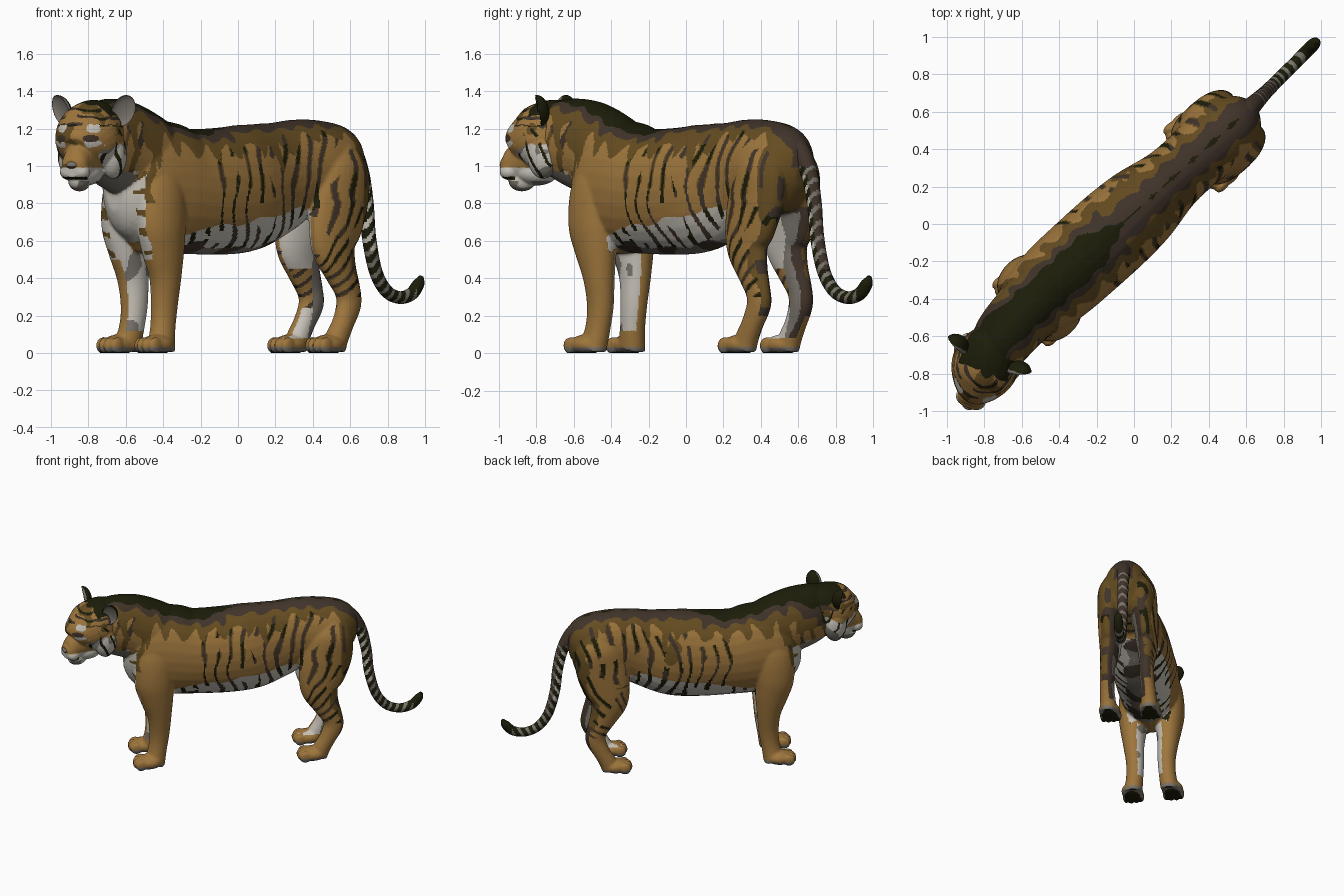
import bpy, bmesh, math
from math import sin, radians
from mathutils import Matrix, Vector, noise

if "Cube" in bpy.data.objects:
    bpy.data.objects.remove(bpy.data.objects["Cube"])

# ---------- colours ----------
COLOURS = [("orange fur", (.34, .18, .046)), ("brown fur", (.13, .073, .015)),
           ("dark brown fur", (.052, .034, .023)), ("black fur", (.012, .012, .003)),
           ("white fur", (.56, .53, .47)), ("grey fur", (.19, .17, .145))]
MATS = []
for name, rgb in COLOURS:
    m = bpy.data.materials.new(name)
    m.diffuse_color = (*rgb, 1)
    m.use_nodes = True
    m.node_tree.nodes["Principled BSDF"].inputs["Base Color"].default_value = m.diffuse_color
    MATS.append(m)
ORANGE, BROWN, DARK, BLACK, WHITE, GREY = range(6)

# ---------- frames: the animal stands diagonally, its head turned further ----------
BODY = Matrix.Translation((-.029, .033, 0)) @ Matrix.Rotation(radians(42), 4, 'Z')
HEAD = BODY @ Matrix.Translation((-1.058, -.054, 0)) @ Matrix.Rotation(radians(25), 4, 'Z')


# ---------- helpers ----------
def spline(rows, n=5):
    """Smooth curve through rows of numbers."""
    rows = [Vector(r) for r in rows]
    out = []
    for i in range(len(rows) - 1):
        p0, p1 = rows[max(i - 1, 0)], rows[i]
        p2, p3 = rows[i + 1], rows[min(i + 2, len(rows) - 1)]
        for k in range(n):
            u = k / n
            out.append(p1 + (p2 - p0) * (u / 2) + (p0 * 2 - p1 * 5 + p2 * 4 - p3) * (u * u / 2)
                       + (p1 * 3 - p0 - p2 * 3 + p3) * (u ** 3 / 2))
    return out + [rows[-1]]


def loft(bm, rows, seg=28, n=5):
    """Elliptical tube; each row is x, y, z, half width across, half height."""
    pts = spline(rows, n)
    pos = [Vector(p[:3]) for p in pts]
    rings = []
    for i, p in enumerate(pts):
        tan = (pos[min(i + 1, len(pos) - 1)] - pos[max(i - 1, 0)])
        tan.y = 0
        up = tan.normalized().cross(Vector((0, 1, 0)))
        rings.append([bm.verts.new(pos[i] + Vector((0, p[3] * sin(a), 0)) + up * p[4] * math.cos(a))
                      for a in (math.tau * k / seg for k in range(seg))])
    for a, b in zip(rings, rings[1:]):
        for k in range(seg):
            bm.faces.new((a[k], a[k - 1], b[k - 1], b[k]))
    bm.faces.new(rings[0])
    bm.faces.new(rings[-1][::-1])


def blob(bm, loc, size):
    bmesh.ops.create_icosphere(bm, subdivisions=3, radius=1,
                               matrix=Matrix.Translation(loc) @ Matrix.Diagonal((*size, 1)))


def finish(bm, name, frame, rule, voxel=0, smooth=4):
    """Make the object, fuse its pieces if asked, and colour faces by a rule."""
    bmesh.ops.recalc_face_normals(bm, faces=bm.faces[:])
    me = bpy.data.meshes.new(name)
    bm.to_mesh(me)
    bm.free()
    ob = bpy.data.objects.new(name, me)
    bpy.context.collection.objects.link(ob)
    if voxel:
        r = ob.modifiers.new("fuse", 'REMESH')
        r.mode, r.voxel_size = 'VOXEL', voxel
        s = ob.modifiers.new("soften", 'SMOOTH')
        s.factor, s.iterations = .5, smooth
        me = bpy.data.meshes.new_from_object(ob.evaluated_get(bpy.context.evaluated_depsgraph_get()))
        ob.modifiers.clear()
        ob.data = me
        for v in me.vertices:
            v.co.z = max(v.co.z, 0)
    me.materials.clear()
    for m in MATS:
        me.materials.append(m)
    for p in me.polygons:
        p.use_smooth = True
        p.material_index = rule(p.center, p.normal)
    ob.matrix_world = frame
    return ob


# ---------- body: torso, neck, legs and paws fused ----------
bm = bmesh.new()
loft(bm, [(s, 0, z, w, h) for s, z, w, h in [
    (-.85, .88, .07, .12), (-.79, .88, .16, .25), (-.68, .89, .21, .35), (-.5, .885, .23, .355),
    (-.35, .865, .235, .335), (-.1, .865, .235, .34), (.1, .885, .22, .34), (.3, .935, .18, .305),
    (.45, .98, .175, .27), (.6, .99, .185, .255), (.75, .98, .17, .235), (.84, .97, .12, .18),
    (.89, .96, .05, .08)]])
loft(bm, [(-.42, 0, .99, .15, .19), (-.62, 0, 1.045, .18, .235), (-.8, -.01, 1.1, .175, .25),
          (-.95, -.03, 1.135, .165, .23), (-1.05, -.05, 1.15, .14, .195)])
FRONT = [(-.62, .10, 1.08, .06, .08), (-.63, .125, .9, .105, .15), (-.64, .14, .7, .11, .15),
         (-.62, .135, .55, .10, .125), (-.60, .13, .4, .08, .09), (-.60, .12, .25, .068, .075),
         (-.615, .125, .13, .065, .07), (-.64, .14, .02, .07, .08)]
HIND = [(.70, .08, 1.12, .07, .08), (.69, .115, 1.0, .10, .16), (.66, .125, .85, .10, .19),
        (.62, .135, .7, .09, .18), (.60, .14, .57, .08, .145), (.64, .145, .45, .065, .105),
        (.69, .15, .34, .055, .08), (.70, .15, .26, .055, .075), (.655, .155, .16, .055, .062),
        (.61, .155, .08, .06, .065), (.59, .155, .02, .06, .065)]
for side in (1, -1):
    for rows, px in ((FRONT, -.68), (HIND, .55)):
        loft(bm, [(s, t * side, z, w, h) for s, t, z, w, h in rows])
        blob(bm, (px, .152 * side, .045), (.10, .082, .055))
        for k in (-1.5, -.5, .5, 1.5):
            blob(bm, (px - .085 + .014 * abs(k), .152 * side + .038 * k, .04), (.046, .024, .046))


def stripe(s, z, c):
    """Wavy upright bands, tilting to level on the hind legs."""
    level = min(max((s - .35) / .2, 0), 1) * max(0, .8 - z) * 9
    return sin(math.tau * (10.5 * s + level + .35 * sin(z * 9) + .45 * noise.noise(c * 5)))


def body_rule(c, n):
    s, t, z = c
    a, wob = abs(t), noise.noise(c * 7)
    inner = n.y * t < 0 and abs(n.y) > .3
    drip = .022 * sin(s * 42 + 3 * wob) + .02 * wob
    if z < .008:
        return BLACK
    if z > .97 and n.z > -.1:                               # dark back
        if a < .105 * min(1, max(0, -.02 - s) / .25) + drip * .4:
            return BLACK
        if a < (.135 if s < -.1 else .085) + drip * .6:
            return DARK
        if a < (.178 if s < .2 else .13) + drip:
            return BROWN
    st = stripe(s, z, c)
    broken = noise.noise(c * 6 + Vector((9, 0, 0))) > -.22
    if s < -.72 and .5 < z < .97 and (n.x < -.4 or n.z < -.4) and a < .17 + .03 * wob:   # chest, throat
        if n.z < -.45 and z > .75:
            return GREY
        return BROWN if a > .12 and sin(z * 60 + 4 * wob) > .6 else WHITE
    if s < -.45 and .12 < z < .62 and inner and abs(n.y) > .45:     # front leg, inside
        return WHITE if wob > -.35 else GREY
    if s > .42 and .08 < z < .78 and inner:                 # hind leg, inside
        if s > .64 + .06 * wob:
            return GREY if n.x < .5 and wob > -.15 else DARK
        if .24 < z < .45:
            return DARK if st > .5 else ORANGE
        return WHITE
    if s > .66 and .2 < z < .5 and n.x > .6:
        return BROWN if wob > -.1 else DARK
    if s > .72 and n.x > .6 and a < .1:
        return GREY if z < .76 + .05 * wob else BROWN
    if -.5 < s < .48 and .42 < z < .715 + .17 * s + .03 * wob and (s < .38 or a < .13):   # belly
        if n.z < -.8 + .2 * wob:
            return DARK if wob > .12 else GREY
        return (BLACK if wob > 0 else DARK) if st > .5 and broken else WHITE
    if s > -.32 and .3 < z < 1.2 and broken:                # flank stripes
        limit = .66 if s > 0 else .84
        if st > limit:
            return BLACK if wob > .1 else DARK
        if st > limit - .4 and (z > .88 or s > .5):
            return BROWN
    if s > .6 and .35 < z < 1.12 and n.x > .3 + .3 * wob:
        return BROWN
    if s < -.72 and z > .8 and st > .5:
        return DARK if wob > 0 else BROWN
    if z < .03:
        return GREY
    return BROWN if noise.noise(c * 4) > .45 and z > .7 and s > -.3 else ORANGE


finish(bm, "body", BODY, body_rule, voxel=.0095, smooth=5)

# ---------- head: skull, muzzle, cheeks and jaw fused ----------
bm = bmesh.new()
loft(bm, [(x, 0, z, w, h) for x, z, w, h in [
    (.14, 1.14, .10, .14), (.06, 1.16, .16, .19), (-.03, 1.15, .18, .195), (-.10, 1.125, .17, .18),
    (-.16, 1.10, .135, .14), (-.20, 1.07, .08, .10)]])
loft(bm, [(x, 0, z, w, h) for x, z, w, h in [
    (-.10, 1.05, .10, .13), (-.19, 1.02, .08, .105), (-.25, .995, .07, .073), (-.285, .99, .048, .05)]])
blob(bm, (-.175, 0, .92), (.075, .058, .056))
blob(bm, (-.09, 0, .965), (.12, .09, .07))
for side in (1, -1):
    blob(bm, (-.235, .038 * side, .968), (.05, .046, .043))
    blob(bm, (.0, .12 * side, 1.06), (.09, .072, .13))
    blob(bm, (-.145, .075 * side, 1.198), (.04, .045, .022))


def head_rule(c, n):
    x, y, z = c
    a, wob = abs(y), noise.noise(c * 11)
    fine = noise.noise(c * 28)
    if x < -.19 and abs(z - .935) < .008:
        return BLACK
    if x > -.08 + .02 * wob and z > 1.24 + .03 * wob and a < .14:
        return BLACK
    if x > .0 and z > 1.2 + .03 * wob:
        return DARK if wob > -.1 else BROWN
    if z < .92:
        return GREY if wob > -.2 else WHITE
    if x < -.17 and z < .985 + .02 * wob:
        return WHITE
    if x < -.08 and ((a - .085) / .04) ** 2 + ((z - 1.2) / .022) ** 2 < .9 + 1.2 * fine:
        return WHITE
    if x < -.08 and ((a - .085) / .036) ** 2 + ((z - 1.147) / .02) ** 2 < 1:
        return DARK
    if x < -.08 and ((a - .1) / .04) ** 2 + ((z - 1.115) / .022) ** 2 < .9 + 1.2 * fine:
        return WHITE
    if z > 1.21 and sin(z * 150 + 12 * a + 3 * wob) > .4 and wob > -.15:
        return BLACK if wob > .1 else DARK
    if a > .1 and z < 1.2 and x > -.16:                     # cheeks
        if sin(x * 75 + z * 35 + 2 * wob) > .78 and wob > -.2:
            return BLACK
        if z < 1.12 + .06 * wob:
            return WHITE if wob > -.1 else GREY
    if z < .99:
        return WHITE
    return BROWN if wob > .25 else ORANGE


finish(bm, "head", HEAD, head_rule, voxel=.0065, smooth=4)

# ---------- ears: cupped ovals, pale inside and dark behind ----------
for side, label in ((1, "left"), (-1, "right")):
    bm = bmesh.new()
    bmesh.ops.create_icosphere(bm, subdivisions=4, radius=1)
    for v in bm.verts:
        if v.co.x < 0:
            v.co.x *= -.45
    bm.transform(Matrix.Translation((-.005, .182 * side, 1.295)) @ Matrix.Rotation(-.42 * side, 4, 'X')
                 @ Matrix.Rotation(-.5 * side, 4, 'Z') @ Matrix.Diagonal((.06, .062, .088, 1)))
    finish(bm, label + "_ear", HEAD, lambda c, n: GREY if n.x < -.1 else BLACK)
    # eye with a dark pupil
    bm = bmesh.new()
    blob(bm, (-.168, .085 * side, 1.147), (.034, .024, .016))
    finish(bm, label + "_eye", HEAD,
           lambda c, n, y=.087 * side: BLACK if abs(c.y - y) < .008 and n.x < 0 else GREY)

# ---------- nose ----------
bm = bmesh.new()
blob(bm, (-.28, 0, 1.005), (.02, .032, .02))
finish(bm, "nose", HEAD, lambda c, n: GREY if c.z > 1.0 else DARK)

# ---------- tail: ringed tube with a dark tip ----------
TAIL = [(.54, 1.13, .05), (.60, 1.09, .055), (.655, .97, .045), (.685, .8, .04), (.70, .62, .038),
        (.735, .44, .036), (.79, .335, .035), (.86, .297, .034), (.925, .315, .035), (.965, .37, .032),
        (.98, .41, .012)]
bm = bmesh.new()
loft(bm, [(1.412 * p, .074 * p - .044, z, r, r) for p, z, r in TAIL], seg=24, n=22)


def tail_rule(c, n):
    k = 1.6 * c.x - c.z                     # rises steadily along the tail
    ring = sin(k * 66)
    if c.x > 1.32:
        return BLACK
    if c.z > 1.0:
        return DARK
    if n.x > .5 and c.z > .45:
        return DARK if ring > -.5 else GREY
    if ring > -.25:
        return BLACK
    return WHITE if .55 < c.z < .95 and n.x < .2 else GREY


finish(bm, "tail", BODY, tail_rule)
